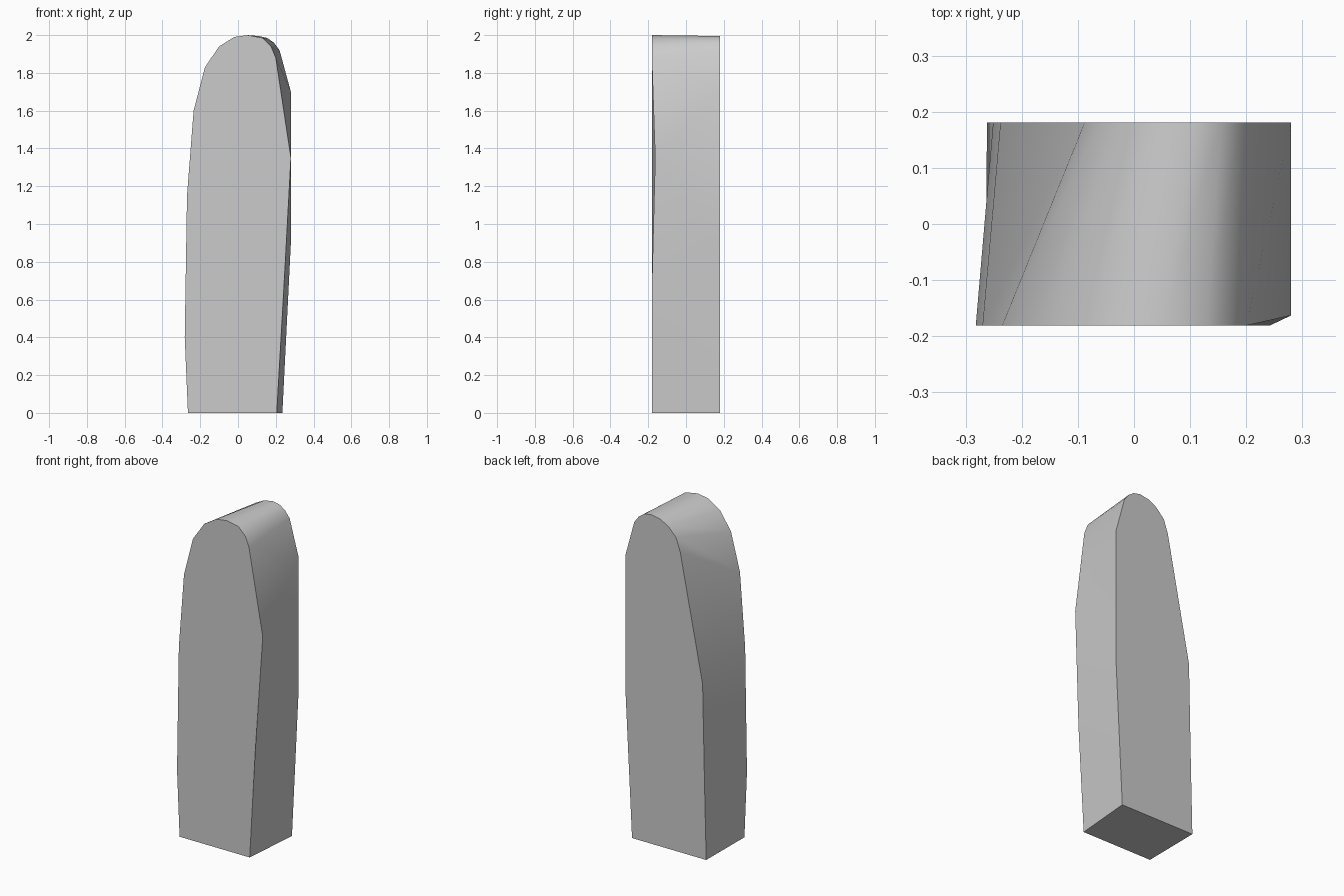
import bpy
import bmesh
import math

if "Cube" in bpy.data.objects:
    bpy.data.objects.remove(bpy.data.objects["Cube"], do_unlink=True)

HALF_DEPTH = 0.181

# Outlines as (x, z), running from the -x foot over the crown to the +x foot
front_outline = [(-.265, 0), (-.282, .4), (-.27, 1.15), (-.235, 1.6), (-.175, 1.83),
                 (-.1, 1.94), (-.02, 1.99), (.05, 2), (.13, 1.985), (.175, 1.94),
                 (.2, 1.88), (.28, 1.35), (.242, .65), (.205, 0)]
back_outline = [(-.262, 0), (-.251, .45), (-.238, 1.06), (-.088, 1.82), (-.06, 1.9),
                (-.007, 1.955), (.05, 1.985), (.11, 1.995), (.155, 1.985), (.19, 1.96),
                (.22, 1.92), (.28, 1.7), (.28, .9), (.235, 0)]


def make_material(name, color):
    mat = bpy.data.materials.new(name)
    mat.use_nodes = True
    mat.diffuse_color = color
    mat.node_tree.nodes["Principled BSDF"].inputs["Base Color"].default_value = color
    return mat


def loft(name, front, back, material):
    bm = bmesh.new()
    rings = [[bm.verts.new((x, y, z)) for x, z in outline]
             for outline, y in ((front, -HALF_DEPTH), (back, HALF_DEPTH))]
    # The widest front corner is worn back slightly
    max(rings[0], key=lambda v: v.co.x).co.y += 0.018
    a, b = rings
    for i in range(len(a)):
        j = (i + 1) % len(a)
        bm.faces.new((a[i], a[j], b[j], b[i]))
    bm.faces.new(a)
    bm.faces.new(b[::-1])
    bmesh.ops.recalc_face_normals(bm, faces=bm.faces)
    mesh = bpy.data.meshes.new(name)
    bm.to_mesh(mesh)
    bm.free()
    mesh.materials.append(material)
    obj = bpy.data.objects.new(name, mesh)
    bpy.context.collection.objects.link(obj)
    return obj


# Upright stone slab with a rounded, leaning crown
stone = loft("stone_slab", front_outline, back_outline,
             make_material("stone grey", (0.6, 0.6, 0.6, 1)))
bpy.ops.object.select_all(action='DESELECT')
stone.select_set(True)
bpy.context.view_layer.objects.active = stone
bpy.ops.object.shade_smooth_by_angle(angle=math.radians(35))
